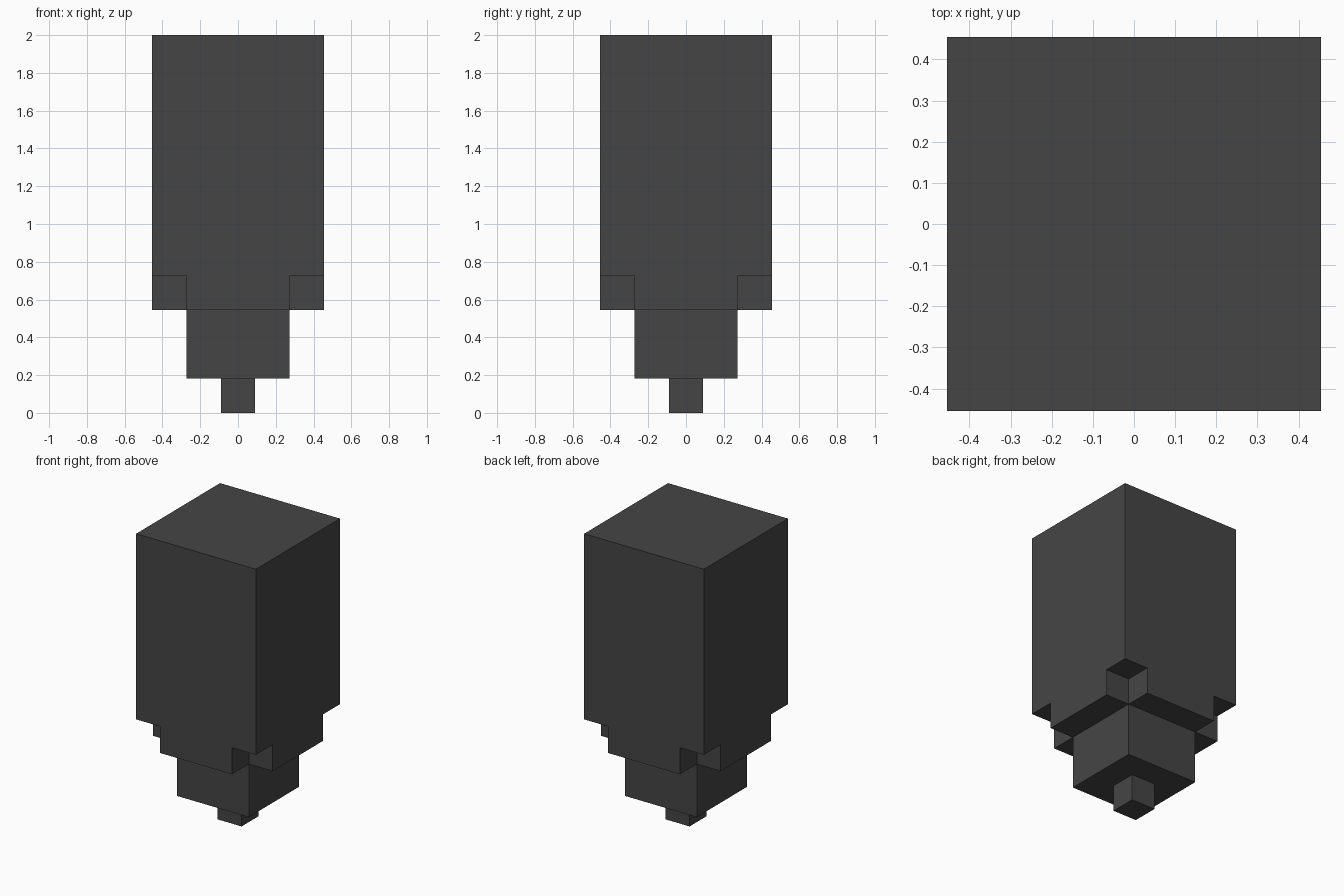
import bpy
import bmesh
from mathutils import Matrix, Vector

if "Cube" in bpy.data.objects:
    bpy.data.objects.remove(bpy.data.objects["Cube"])

U = 2 / 11  # one grid step of the model: 11 steps tall, 5 wide

grey = bpy.data.materials.new("dark_grey")
grey.diffuse_color = (0.06, 0.06, 0.06, 1)
grey.use_nodes = True
grey.node_tree.nodes["Principled BSDF"].inputs["Base Color"].default_value = grey.diffuse_color


def make_boxes(name, boxes):
    """One object from boxes given as (centre, size), in grid steps."""
    bm = bmesh.new()
    for centre, size in boxes:
        mat = Matrix.Translation(Vector(centre) * U) @ Matrix.Diagonal((*(Vector(size) * U), 1))
        bmesh.ops.create_cube(bm, size=1, matrix=mat)
    mesh = bpy.data.meshes.new(name)
    bm.to_mesh(mesh)
    bm.free()
    mesh.materials.append(grey)
    obj = bpy.data.objects.new(name, mesh)
    bpy.context.collection.objects.link(obj)
    return obj


# Stepped lower end: small tip, then wider block
make_boxes("tip", [((0, 0, 0.5), (1, 1, 1))])
make_boxes("middle_block", [((0, 0, 2), (3, 3, 2))])

# Tall upper body
body = make_boxes("body", [((0, 0, 7), (5, 5, 8))])

# One-step notches at the four lower corners of the body
cutter = make_boxes("corner_notch_cutter",
                    [((sx * 2.5, sy * 2.5, 3), (2, 2, 2)) for sx in (-1, 1) for sy in (-1, 1)])
cutter.hide_render = True
cutter.hide_viewport = True
notch = body.modifiers.new("corner_notches", 'BOOLEAN')
notch.operation = 'DIFFERENCE'
notch.solver = 'EXACT'
notch.object = cutter
